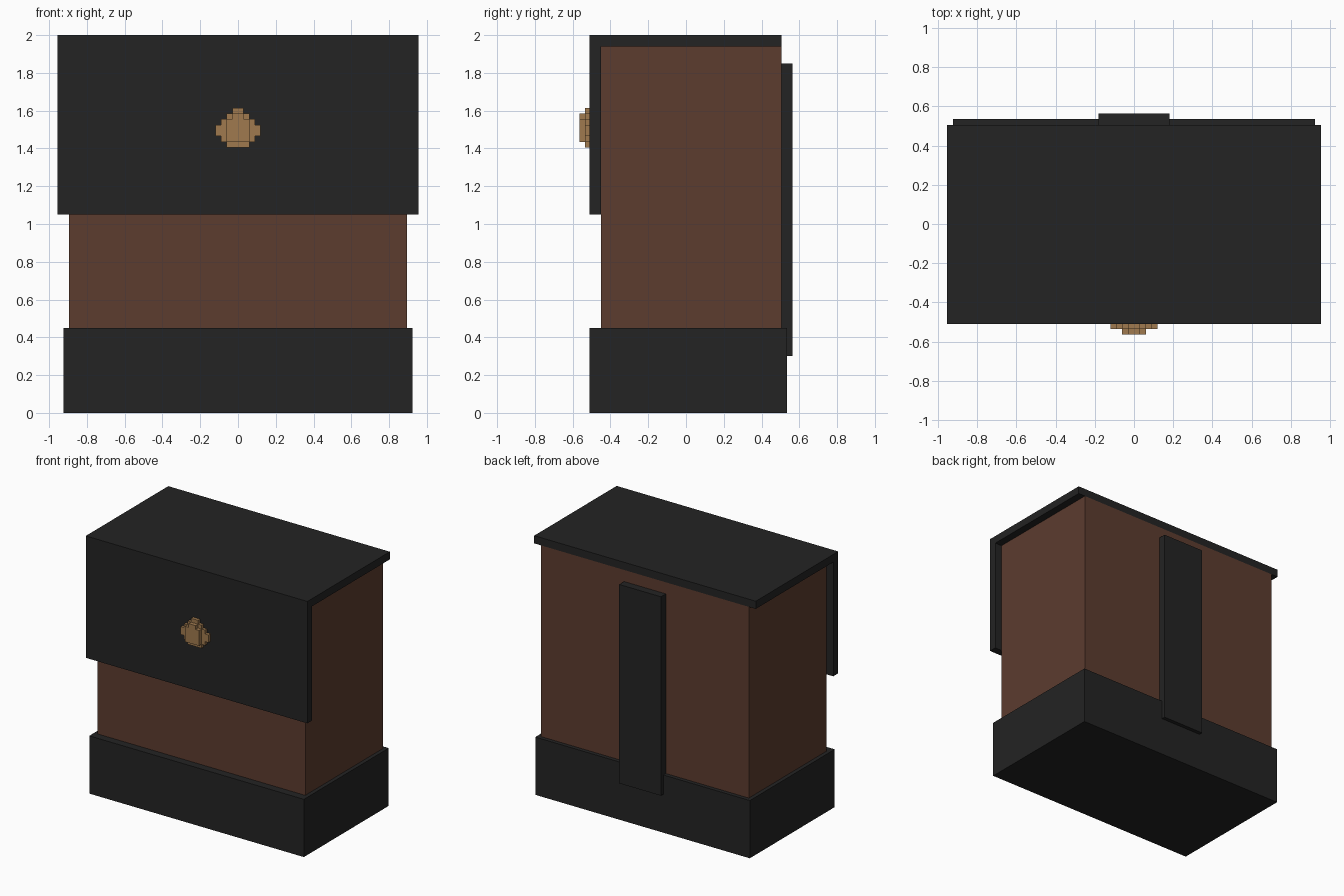
import bpy, bmesh

if "Cube" in bpy.data.objects:
    bpy.data.objects.remove(bpy.data.objects["Cube"])


def material(name, rgb):
    m = bpy.data.materials.new(name)
    m.diffuse_color = (*rgb, 1.0)
    m.use_nodes = True
    m.node_tree.nodes["Principled BSDF"].inputs["Base Color"].default_value = m.diffuse_color
    return m


BLACK = material("black leather", (0.0170, 0.0170, 0.0170))
BROWN = material("brown leather", (0.107, 0.045, 0.028))
BRASS = material("brass", (0.352, 0.195, 0.078))


def extruded(name, mat, outline, axis, lo, hi):
    """Extrude a closed outline along axis: 'x' takes (y, z) points, 'y' takes (x, z)."""
    def place(p, d):
        return (d, p[0], p[1]) if axis == "x" else (p[0], d, p[1])
    bm = bmesh.new()
    a = [bm.verts.new(place(p, lo)) for p in outline]
    b = [bm.verts.new(place(p, hi)) for p in outline]
    bm.faces.new(a)
    bm.faces.new(b[::-1])
    n = len(outline)
    for i in range(n):
        bm.faces.new((a[i], b[i], b[(i + 1) % n], a[(i + 1) % n]))
    bmesh.ops.recalc_face_normals(bm, faces=bm.faces)
    mesh = bpy.data.meshes.new(name)
    bm.to_mesh(mesh)
    bm.free()
    mesh.materials.append(mat)
    ob = bpy.data.objects.new(name, mesh)
    bpy.context.collection.objects.link(ob)
    return ob


def box(name, mat, x, y, z):
    outline = [(y[0], z[0]), (y[1], z[0]), (y[1], z[1]), (y[0], z[1])]
    return extruded(name, mat, outline, "x", *x)


def stepped(rows):
    """Mirrored stair outline from (half width, bottom, top) rows, bottom to top."""
    right = [(w, z) for w, z0, z1 in rows for z in (z0, z1)]
    return right + [(-x, z) for x, z in reversed(right)]


# Main bag and its base
box("bag_body", BROWN, (-0.895, 0.895), (-0.45, 0.505), (0.45, 1.94))
box("base", BLACK, (-0.925, 0.925), (-0.51, 0.535), (0.0, 0.45))

# Lid that folds down over the front, one L-shaped profile
lid = [(0.505, 1.94), (0.505, 2.0), (-0.51, 2.0), (-0.51, 1.05), (-0.45, 1.05), (-0.45, 1.94)]
extruded("lid_flap", BLACK, lid, "x", -0.955, 0.955)

# Strap down the back
box("back_strap", BLACK, (-0.18, 0.18), (0.505, 0.565), (0.30, 1.85))

# Clasp in two stepped layers
extruded("clasp_plate", BRASS, stepped([
    (0.06, 1.405, 1.435), (0.09, 1.435, 1.465), (0.12, 1.465, 1.525),
    (0.09, 1.525, 1.555), (0.06, 1.555, 1.585), (0.03, 1.585, 1.615)]), "y", -0.535, -0.51)
extruded("clasp_boss", BRASS, stepped([
    (0.06, 1.435, 1.555), (0.03, 1.555, 1.585)]), "y", -0.565, -0.535)
